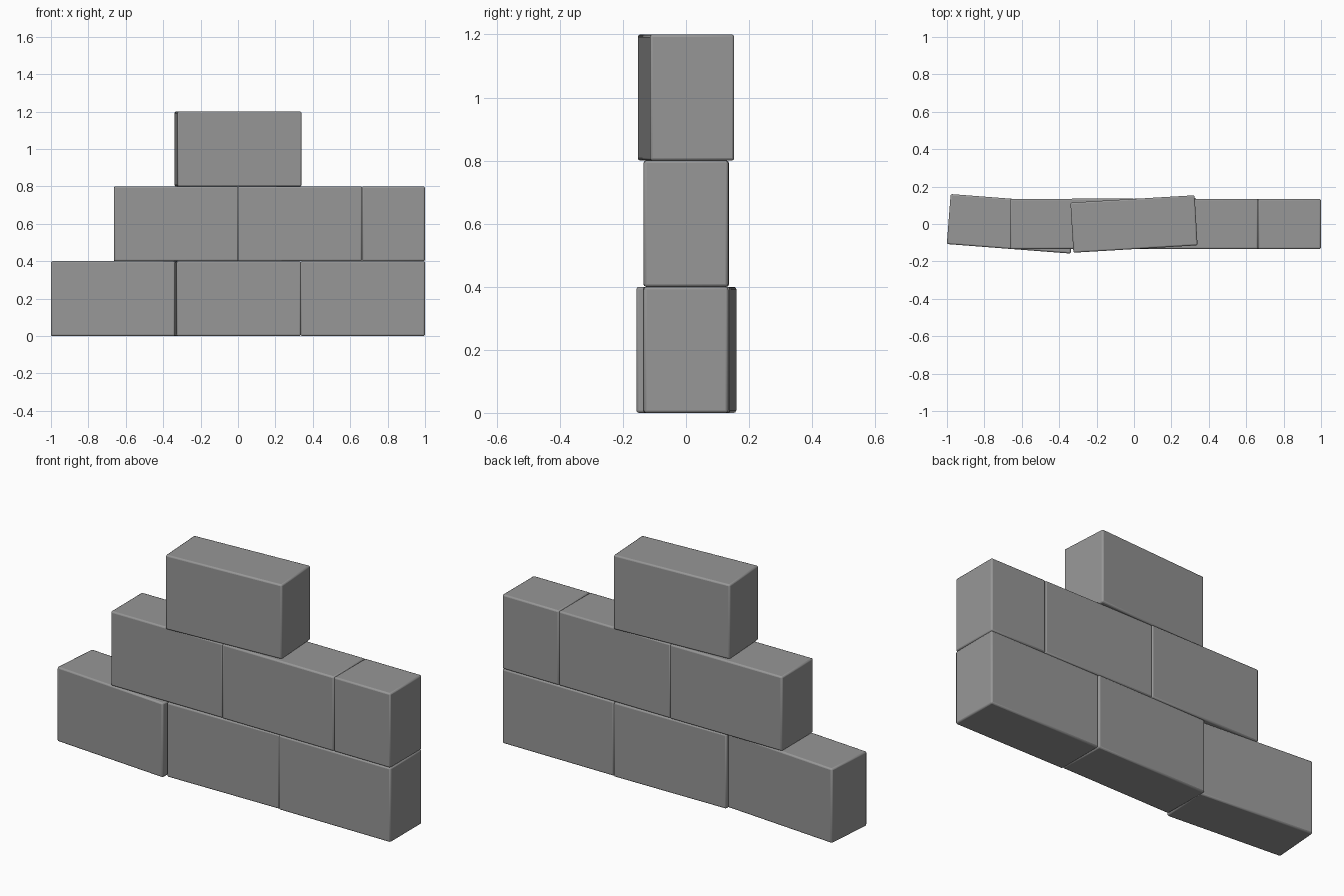
import bpy
from math import radians

if "Cube" in bpy.data.objects:
    bpy.data.objects.remove(bpy.data.objects["Cube"])

LENGTH, DEPTH, HEIGHT = 0.665, 0.268, 0.4

# Dark grey stone
stone = bpy.data.materials.new("dark_stone")
stone.diffuse_color = (0.31, 0.31, 0.31, 1)
stone.use_nodes = True
stone.node_tree.nodes["Principled BSDF"].inputs["Base Color"].default_value = stone.diffuse_color


def brick(name, x, y, course, angle=0.0, length=LENGTH):
    """One softly bevelled brick, placed on a course and turned about z."""
    bpy.ops.mesh.primitive_cube_add(size=1)
    ob = bpy.context.object
    ob.name = name
    ob.scale = (length, DEPTH, HEIGHT)
    bpy.ops.object.transform_apply(location=False, rotation=False, scale=True)
    ob.location = (x, y, HEIGHT * (course + 0.5))
    ob.rotation_euler.z = radians(angle)
    ob.data.materials.append(stone)
    bevel = ob.modifiers.new("rounded_edges", 'BEVEL')
    bevel.width = 0.008
    bevel.segments = 2
    bpy.ops.object.shade_smooth_by_angle(angle=radians(30))
    return ob


# Bottom course: left brick is turned outwards
brick("bottom_brick_left", -0.659, 0.001, 0, -4.4)
brick("bottom_brick_middle", 0.003, 0.001, 0, 0.7)
brick("bottom_brick_right", 0.667, 0.0, 0)

# Middle course: two whole bricks and a half brick at the end
brick("middle_brick_left", -0.331, 0.001, 1, 0.3)
brick("middle_brick_right", 0.331, 0.0, 1)
brick("middle_half_brick", 0.831, 0.0, 1, length=0.336)

# Top course: a single turned brick
brick("top_brick", 0.0, 0.0, 2, 3.4)
